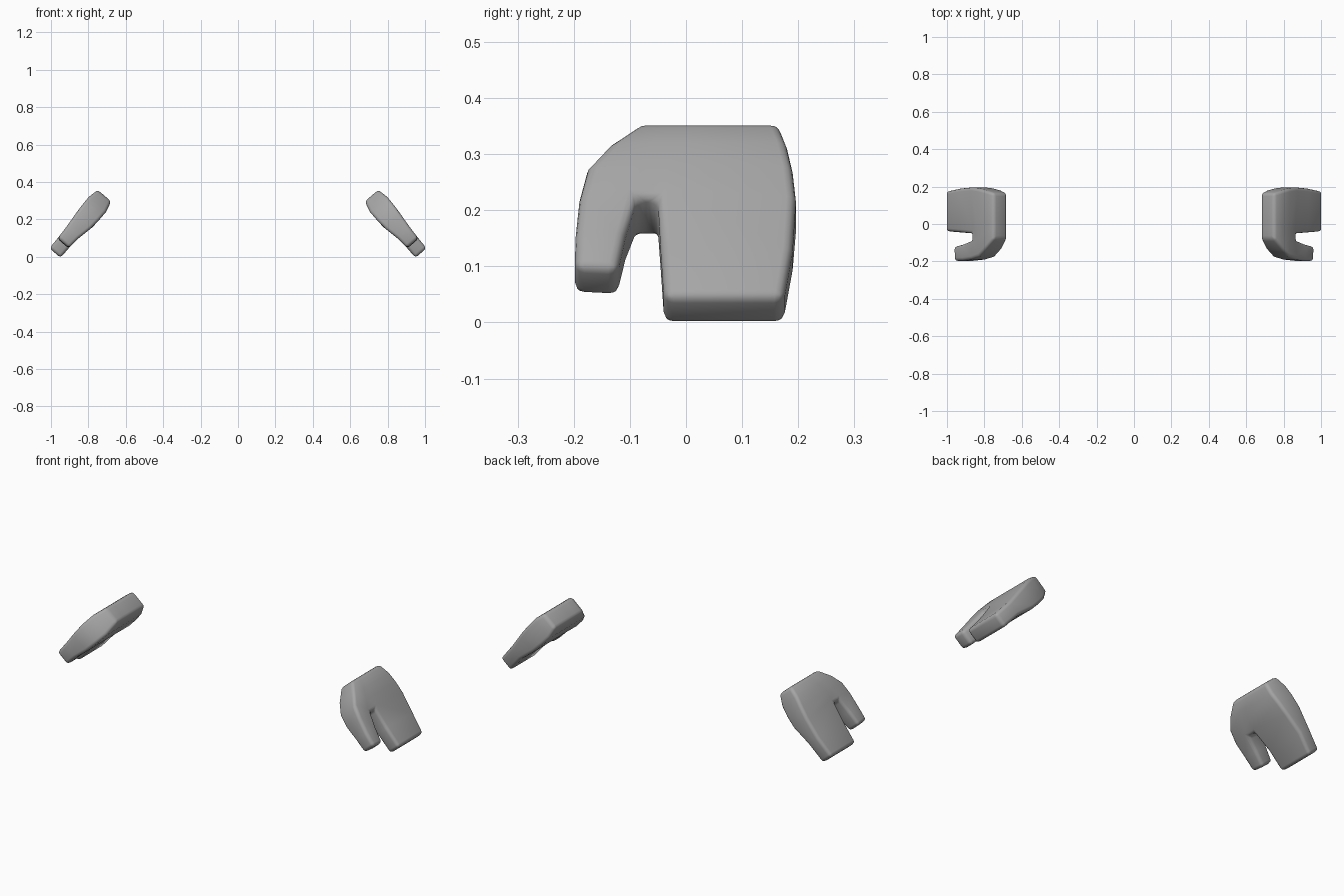
import bpy, bmesh
from mathutils import Vector

if "Cube" in bpy.data.objects:
    bpy.data.objects.remove(bpy.data.objects["Cube"])

# Hand axes: ALONG runs wrist to fingertips, OUT is the back of the hand
WRIST = Vector((0.714, 0, 0.327))
ALONG = Vector((0.653, 0, -0.757))
OUT = Vector((0.757, 0, 0.653))

# Half thickness by distance from the wrist: (distance, outer, inner)
THICK = [(0, 0.047, -0.047), (0.07, 0.061, -0.066), (0.18, 0.053, -0.06),
         (0.29, 0.042, -0.039), (0.41, 0.039, -0.039)]

# Rows of (distance, y) across each region of the mitten
PALM = [[(0, -0.08), (0, -0.02), (0, 0.02), (0, 0.165)],
        [(0.06, -0.136), (0.06, -0.05), (0.06, -0.01), (0.06, 0.18)],
        [(0.115, -0.176), (0.115, -0.075), (0.115, -0.035), (0.115, 0.19)],
        [(0.18, -0.19), (0.18, -0.088), (0.18, -0.05), (0.18, 0.196)]]
THUMB = [PALM[3][:2], [(0.26, -0.197), (0.26, -0.108)], [(0.335, -0.198), (0.34, -0.122)]]
FINGERS = [PALM[3][2:], [(0.29, -0.045), (0.29, 0.19)], [(0.405, -0.039), (0.405, 0.174)]]


def thickness(s, side):
    for a, b in zip(THICK, THICK[1:]):
        if s <= b[0]:
            t = (s - a[0]) / (b[0] - a[0])
            return a[side] + (b[side] - a[side]) * t
    return THICK[-1][side]


gray = bpy.data.materials.new("glove gray")
gray.diffuse_color = (0.38, 0.38, 0.38, 1)
gray.use_nodes = True
gray.node_tree.nodes["Principled BSDF"].inputs["Base Color"].default_value = gray.diffuse_color


def mitten(name, mirror):
    bm = bmesh.new()
    cache = {}

    def vert(p, side):
        key = (p, side)
        if key not in cache:
            s, y = p
            v = WRIST + ALONG * s + OUT * thickness(s, side)
            cache[key] = bm.verts.new((v.x * mirror, y, v.z))
        return cache[key]

    # Back and palm faces
    for rows in (PALM, THUMB, FINGERS):
        for r0, r1 in zip(rows, rows[1:]):
            for i in range(len(r0) - 1):
                quad = (r0[i], r0[i + 1], r1[i + 1], r1[i])
                bm.faces.new([vert(p, 1) for p in quad])
                bm.faces.new([vert(p, 2) for p in reversed(quad)])

    # Side walls around the outline
    outline = ([r[0] for r in PALM] + [r[0] for r in THUMB[1:]]
               + [r[1] for r in reversed(THUMB)]
               + [r[0] for r in FINGERS] + [r[1] for r in reversed(FINGERS)]
               + [r[3] for r in reversed(PALM[:3])] + [PALM[0][2], PALM[0][1]])
    for p, q in zip(outline, outline[1:] + outline[:1]):
        bm.faces.new((vert(p, 1), vert(q, 1), vert(q, 2), vert(p, 2)))
    bmesh.ops.recalc_face_normals(bm, faces=bm.faces)

    mesh = bpy.data.meshes.new(name)
    bm.to_mesh(mesh)
    bm.free()
    mesh.materials.append(gray)
    obj = bpy.data.objects.new(name, mesh)
    bpy.context.collection.objects.link(obj)
    mesh.shade_smooth()

    # Rounded rims
    bev = obj.modifiers.new("rounded_rims", 'BEVEL')
    bev.width = 0.017
    bev.segments = 3
    bev.limit_method = 'ANGLE'
    bev.angle_limit = 0.65
    bev.use_clamp_overlap = False
    return obj


mitten("right_hand", 1)
mitten("left_hand", -1)
